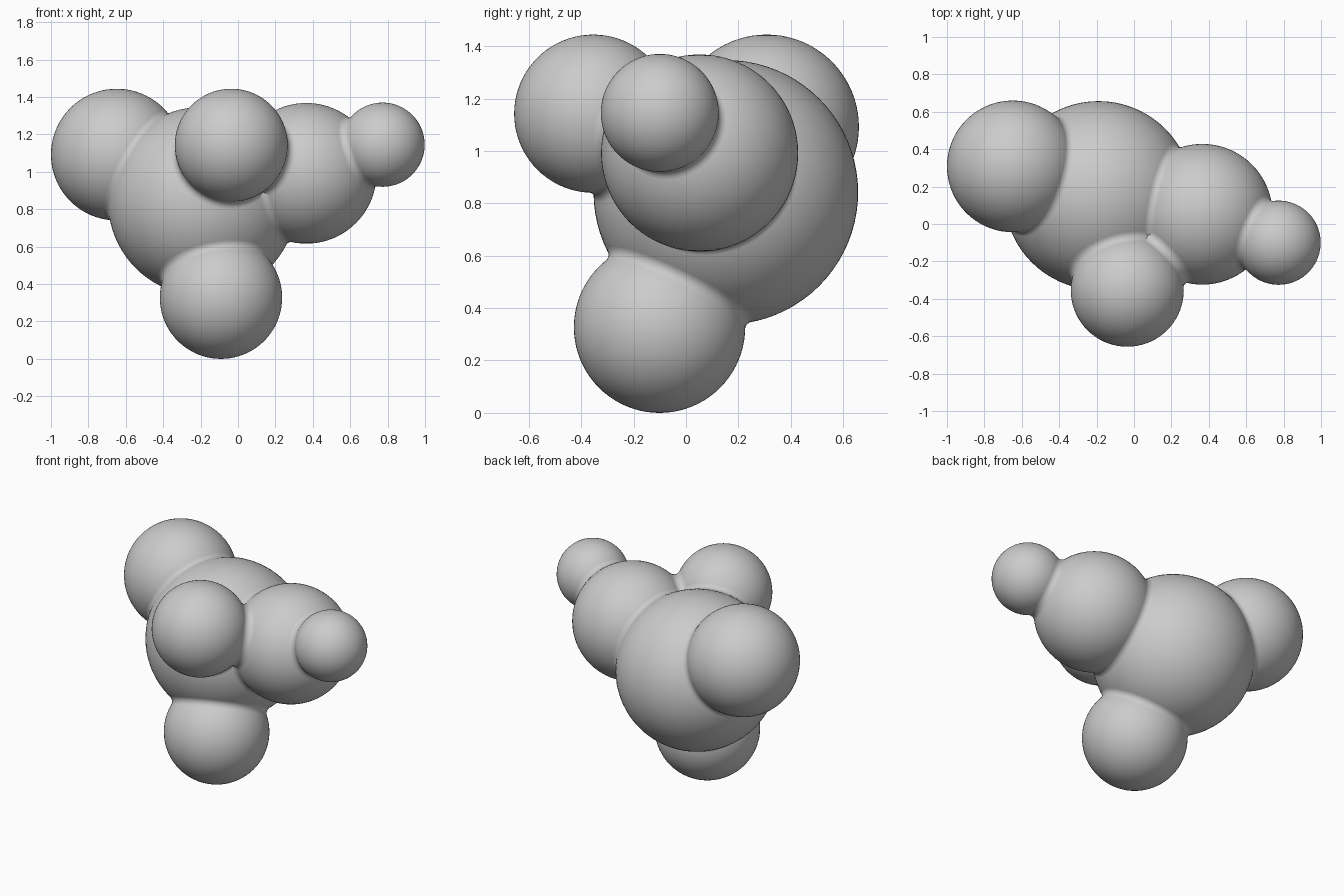
import bpy, bmesh, math
from mathutils import Vector

if "Cube" in bpy.data.objects:
    bpy.data.objects.remove(bpy.data.objects["Cube"])

FILLET = 0.04   # radius of the soft seam between balls

# name: (centre, radius)
balls = {
    "core_ball": ((-0.19, 0.152, 0.842), 0.505),
    "side_ball": ((0.365, 0.052, 0.992), 0.376),
    "back_left_ball": ((-0.648, 0.308, 1.092), 0.352),
    "front_ball": ((-0.036, -0.354, 1.142), 0.302),
    "bottom_ball": ((-0.091, -0.101, 0.327), 0.327),
    "tip_ball": ((0.773, -0.10, 1.145), 0.225),
}


def finish(name, bm):
    mesh = bpy.data.meshes.new(name)
    bm.to_mesh(mesh)
    bm.free()
    mesh.shade_smooth()
    obj = bpy.data.objects.new(name, mesh)
    bpy.context.collection.objects.link(obj)


def ball(name, centre, radius):
    bm = bmesh.new()
    bmesh.ops.create_uvsphere(bm, u_segments=72, v_segments=40, radius=radius)
    bmesh.ops.translate(bm, verts=bm.verts, vec=centre)
    finish(name, bm)


def seam(name, a, b, steps=8, sides=72):
    # concave ring tangent to both balls, swept around their common axis
    (c1, r1), (c2, r2) = a, b
    c1, c2 = Vector(c1), Vector(c2)
    axis = c2 - c1
    d = axis.length
    R1, R2 = r1 + FILLET, r2 + FILLET
    along = (d * d + R1 * R1 - R2 * R2) / (2 * d)
    out = math.sqrt(R1 * R1 - along * along)
    t1, t2 = math.atan2(-out, -along), math.atan2(-out, d - along)
    turn = axis.to_track_quat('Z', 'Y')
    bm = bmesh.new()
    rings = []
    for i in range(steps + 1):
        t = t1 + (t2 - t1) * i / steps
        z, r = along + FILLET * math.cos(t), out + FILLET * math.sin(t)
        rings.append([bm.verts.new(c1 + turn @ Vector((
            r * math.cos(2 * math.pi * j / sides),
            r * math.sin(2 * math.pi * j / sides), z))) for j in range(sides)])
    for lo, hi in zip(rings, rings[1:]):
        for j in range(sides):
            k = (j + 1) % sides
            bm.faces.new((lo[j], lo[k], hi[k], hi[j]))
    finish(name, bm)


# Balls
for name, (centre, radius) in balls.items():
    ball(name, centre, radius)

# Soft seams wherever two balls meet
for first, second in (("core_ball", "side_ball"), ("core_ball", "back_left_ball"),
                      ("core_ball", "front_ball"), ("core_ball", "bottom_ball"),
                      ("side_ball", "tip_ball"), ("side_ball", "front_ball")):
    seam(f"seam_{first}_{second}", balls[first], balls[second])
